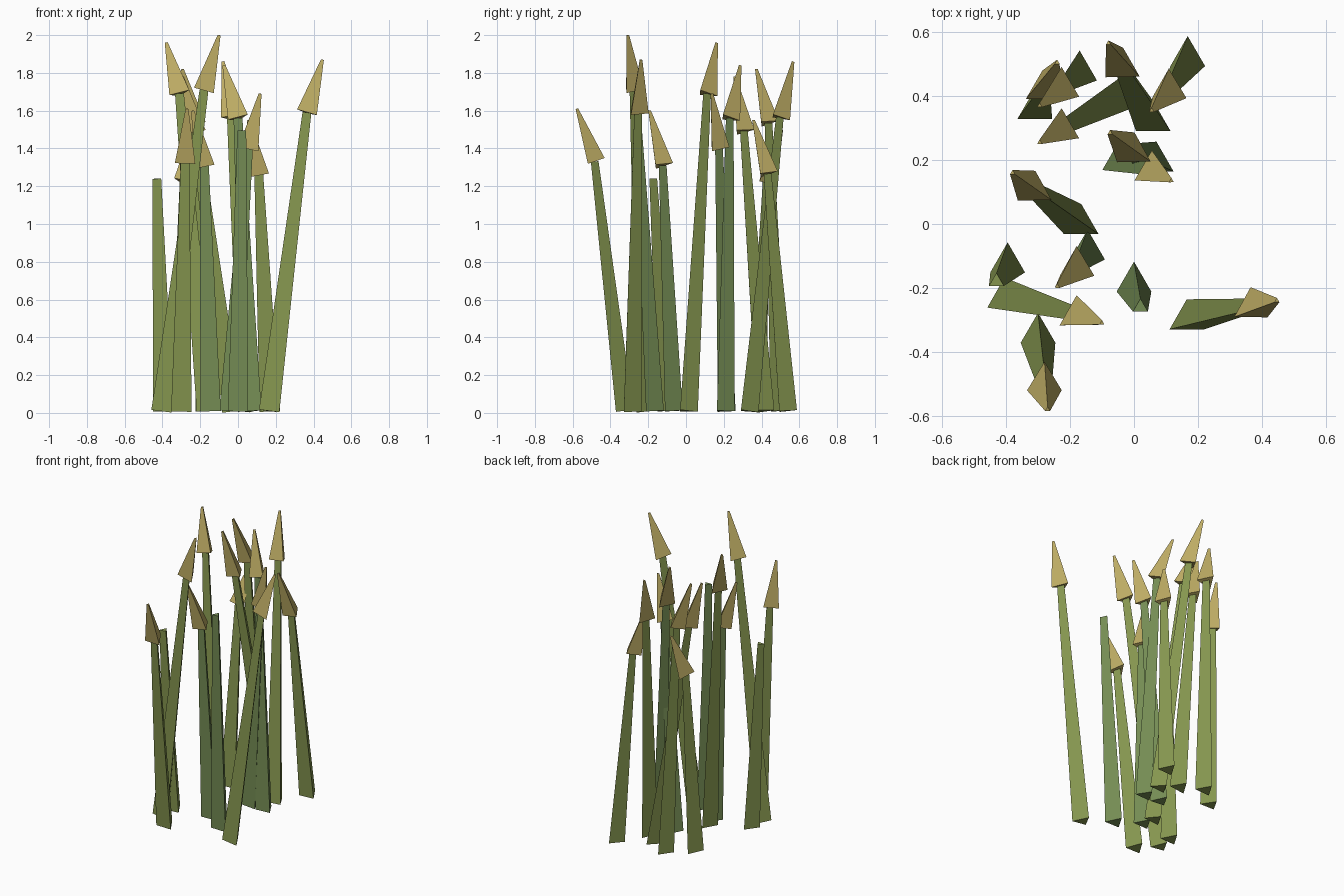
import bpy, bmesh
from mathutils import Vector


def material(name, rgb):
    m = bpy.data.materials.new(name)
    m.diffuse_color = (*rgb, 1)
    return m


GREEN = material("stem_green", (0.24, 0.31, 0.08))
GREY_GREEN = material("stem_grey_green", (0.18, 0.27, 0.09))
STRAW = material("head_straw", (0.52, 0.42, 0.13))


def spike(name, a, b, r1, r2, mat):
    """Tapered three-sided prism from a to b, one corner towards +y."""
    a, b = Vector(a), Vector(b)
    axis = b - a
    turn = Vector((0, 0, 1)).rotation_difference(axis)
    bm = bmesh.new()
    rings = []
    for centre, r in ((a, r1), (b, r2)):
        ring = [(0, r), (-0.866 * r, -0.5 * r), (0.866 * r, -0.5 * r)]
        rings.append([bm.verts.new(centre + turn @ Vector((x, y, 0))) for x, y in ring])
    low, high = rings
    bm.faces.new(low[::-1])
    bm.faces.new(high)
    for i in range(3):
        j = (i + 1) % 3
        bm.faces.new((low[i], low[j], high[j], high[i]))
    mesh = bpy.data.meshes.new(name)
    bm.to_mesh(mesh)
    bm.free()
    mesh.materials.append(mat)
    bpy.context.collection.objects.link(bpy.data.objects.new(name, mesh))


# Each reed: foot (x, y), stem top, head tip (None = bare stem)
reeds = [
    ((-0.405, -0.23), (-0.18, -0.285, 1.71), (-0.10, -0.31, 2.0)),
    ((0.165, -0.298), (0.365, -0.26, 1.59), (0.447, -0.24, 1.87)),
    ((-0.30, -0.34), (-0.28, -0.49, 1.33), (-0.27, -0.58, 1.61)),
    ((-0.145, -0.08), (-0.178, -0.13, 1.31), (-0.24, -0.195, 1.60)),
    ((-0.165, 0.0), (-0.31, 0.105, 1.69), (-0.38, 0.16, 1.96)),
    ((-0.045, 0.20), (0.055, 0.168, 1.40), (0.117, 0.135, 1.69)),
    ((0.07, 0.195), (0.0, 0.225, 1.56), (-0.075, 0.285, 1.84)),
    ((0.06, 0.322), (-0.035, 0.49, 1.565), (-0.08, 0.565, 1.86)),
    ((0.168, 0.525), (0.11, 0.425, 1.265), (0.055, 0.355, 1.55)),
    ((-0.03, 0.405), (-0.225, 0.30, 1.49), (-0.295, 0.255, 1.78)),
    ((-0.31, 0.36), (-0.285, 0.42, 1.225), (-0.24, 0.505, 1.50)),
    ((-0.17, 0.48), (-0.225, 0.43, 1.535), (-0.295, 0.37, 1.82)),
    ((-0.395, -0.12), (-0.43, -0.18, 1.24), None),
    ((0.0, -0.18), (0.02, -0.26, 1.495), None),
]

for n, (foot, top, tip) in enumerate(reeds, 1):
    green = GREY_GREEN if n in (4, 6, 7, 14) else GREEN
    spike(f"stem_{n}", (*foot, 0.01), top, 0.0625, 0.027, green)
    if tip:
        spike(f"seed_head_{n}", top, tip, 0.0625, 0.009, STRAW)
